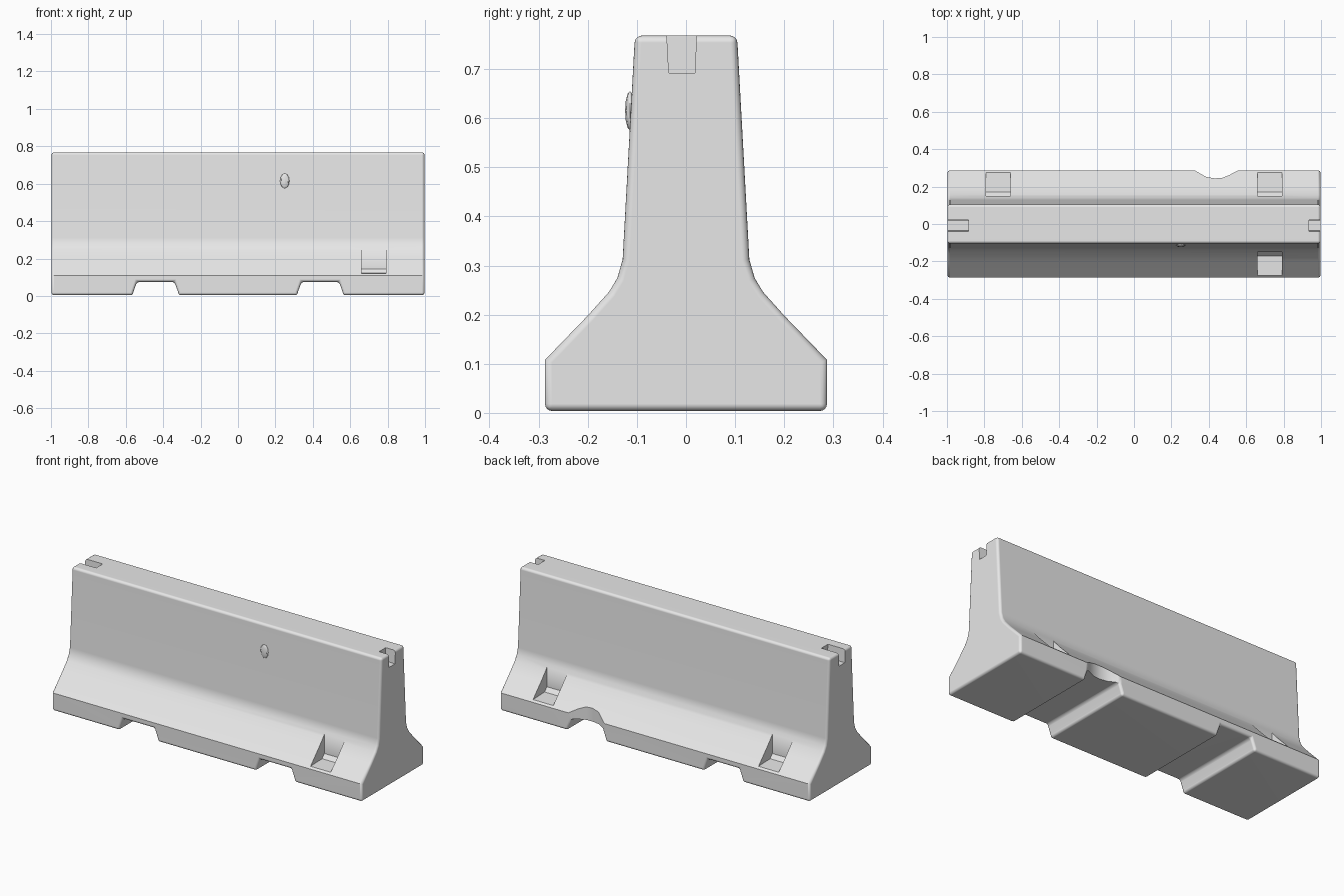
import bpy
import bmesh
from math import radians
from mathutils import Vector

cube = bpy.data.objects.get("Cube")
if cube:
    bpy.data.objects.remove(cube, do_unlink=True)

concrete = bpy.data.materials.new("concrete_grey")
concrete.use_nodes = True
GREY = (0.8, 0.8, 0.8, 1)
concrete.diffuse_color = GREY
concrete.node_tree.nodes["Principled BSDF"].inputs["Base Color"].default_value = GREY


def prism(name, outline, axis, low, high):
    """Extrude a 2D outline along an axis; the outline uses the other two axes in order."""
    def place(p, depth):
        co = list(p)
        co.insert("xyz".index(axis), depth)
        return co

    bm = bmesh.new()
    face = bm.faces.new([bm.verts.new(place(p, low)) for p in outline])
    ext = bmesh.ops.extrude_face_region(bm, geom=[face])
    moved = [g for g in ext["geom"] if isinstance(g, bmesh.types.BMVert)]
    shift = Vector(place((0, 0), high - low))
    bmesh.ops.translate(bm, verts=moved, vec=shift)
    bmesh.ops.recalc_face_normals(bm, faces=bm.faces)
    mesh = bpy.data.meshes.new(name)
    bm.to_mesh(mesh)
    bm.free()
    obj = bpy.data.objects.new(name, mesh)
    bpy.context.collection.objects.link(obj)
    mesh.materials.append(concrete)
    return obj


def activate(obj):
    bpy.ops.object.select_all(action="DESELECT")
    obj.select_set(True)
    bpy.context.view_layer.objects.active = obj


def cut(obj, cutter):
    activate(obj)
    mod = obj.modifiers.new("cut", "BOOLEAN")
    mod.operation = "DIFFERENCE"
    mod.solver = "EXACT"
    mod.object = cutter
    bpy.ops.object.modifier_apply(modifier=mod.name)
    bpy.data.objects.remove(cutter, do_unlink=True)


# Barrier body: flared foot, curved shoulder, tapered wall
half = [(0.287, 0.004), (0.287, 0.108), (0.2, 0.198), (0.157, 0.246),
        (0.14, 0.274), (0.129, 0.312), (0.104, 0.768)]
profile = half + [(-y, z) for y, z in reversed(half)]
barrier = prism("barrier_body", profile, "x", -0.997, 0.997)

# Two drainage channels through the foot
for x in (-0.44, 0.44):
    channel = [(x - 0.125, -0.1), (x - 0.12, 0.02), (x - 0.1, 0.075),
               (x + 0.1, 0.075), (x + 0.12, 0.02), (x + 0.125, -0.1)]
    cut(barrier, prism("channel_cutter", channel, "y", -0.5, 0.5))

# Worn, rounded edges
activate(barrier)
bevel = barrier.modifiers.new("rounding", "BEVEL")
bevel.width = 0.024
bevel.segments = 4
bevel.limit_method = "ANGLE"
bevel.angle_limit = radians(55)
bpy.ops.object.modifier_apply(modifier=bevel.name)

# Anchor pockets in the sloping foot: one in front, two at the back
for x, side in ((0.725, -1), (0.725, 1), (-0.725, 1)):
    pocket = [(side * 0.15, 0.145), (side * 0.17, 0.122), (side * 0.4, 0.115),
              (side * 0.4, 0.4), (side * 0.15, 0.4)]
    cut(barrier, prism("pocket_cutter", pocket, "x", x - 0.065, x + 0.065))

# Lifting notches at both top ends
notch = [(-0.035, 0.692), (0.018, 0.692), (0.027, 0.9), (-0.046, 0.9)]
cut(barrier, prism("left_notch_cutter", notch, "x", 0.935, 1.2))
cut(barrier, prism("right_notch_cutter", notch, "x", -1.2, -0.885))

# Scooped hollow above the back left channel
hollow = [(0.3, 0.3), (0.34, 0.278), (0.385, 0.252), (0.43, 0.244),
          (0.47, 0.246), (0.51, 0.262), (0.54, 0.278), (0.58, 0.3)]
cut(barrier, prism("hollow_cutter", hollow, "z", -0.1, 0.4))

# Small lump on the front wall
bpy.ops.mesh.primitive_uv_sphere_add(segments=8, ring_count=6, radius=1,
                                     location=(0.25, -0.114, 0.615))
lump = bpy.context.object
lump.name = "front_lump"
lump.scale = (0.025, 0.01, 0.04)
lump.data.materials.append(concrete)

# Soft shading that keeps cut edges crisp
for obj in (barrier, lump):
    activate(obj)
    bpy.ops.object.shade_smooth_by_angle(angle=radians(40))
activate(barrier)
normals = barrier.modifiers.new("weighted_normals", "WEIGHTED_NORMAL")
normals.keep_sharp = True
